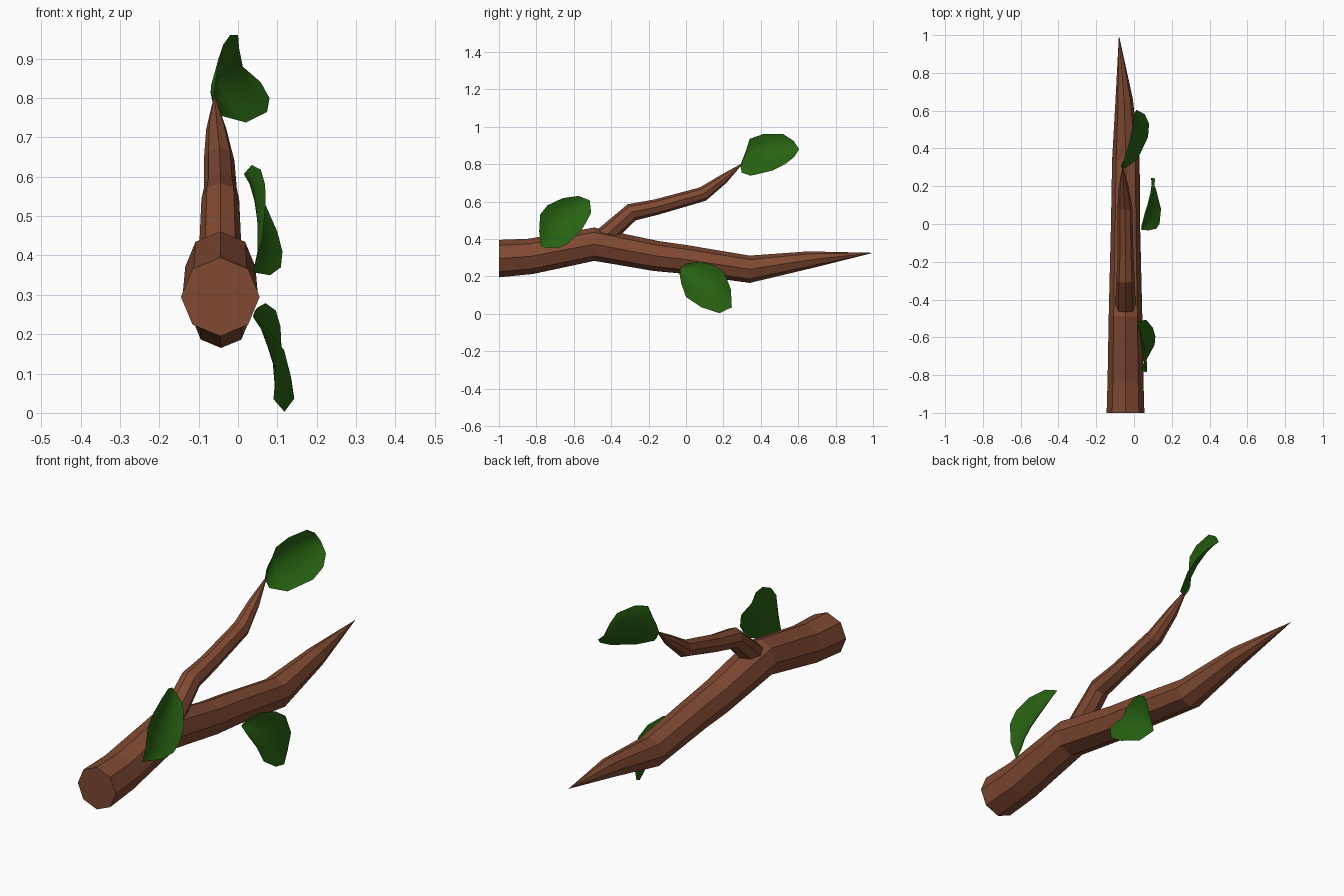
import bpy, bmesh, math
from mathutils import Vector

if "Cube" in bpy.data.objects:
    bpy.data.objects.remove(bpy.data.objects["Cube"])


def material(name, rgb):
    m = bpy.data.materials.new(name)
    m.diffuse_color = (*rgb, 1)
    m.use_nodes = True
    m.node_tree.nodes["Principled BSDF"].inputs["Base Color"].default_value = m.diffuse_color
    return m


BARK = material("bark brown", (0.215, 0.067, 0.032))
LEAF = material("leaf green", (0.021, 0.125, 0.006))


def finish(bm, name, mat, smooth):
    bmesh.ops.recalc_face_normals(bm, faces=bm.faces)
    for f in bm.faces:
        f.smooth = smooth
    me = bpy.data.meshes.new(name)
    bm.to_mesh(me)
    bm.free()
    me.materials.append(mat)
    ob = bpy.data.objects.new(name, me)
    bpy.context.collection.objects.link(ob)
    return ob


def limb(name, path, sides=8):
    """Tapered tube through (x, y, z, radius) stations, ending in a point."""
    bm = bmesh.new()
    pts = [Vector(p[:3]) for p in path]
    rings = []
    for i, p in enumerate(pts[:-1]):
        if i == 0:
            t = Vector((0, 1, 0)) if name == "main_branch" else pts[1] - pts[0]
        else:
            t = (pts[i + 1] - p).normalized() + (p - pts[i - 1]).normalized()
        t.normalize()
        side = t.cross(Vector((0, 0, 1))).normalized()
        up = side.cross(t)
        r = path[i][3]
        rings.append([bm.verts.new(p + r * (math.sin(a) * side + math.cos(a) * up))
                      for a in (2 * math.pi * k / sides for k in range(sides))])
    tip = bm.verts.new(pts[-1])
    bm.faces.new(rings[0])
    for a, b in zip(rings, rings[1:]):
        for k in range(sides):
            n = (k + 1) % sides
            bm.faces.new((a[k], a[n], b[n], b[k]))
    for k in range(sides):
        bm.faces.new((rings[-1][k], rings[-1][(k + 1) % sides], tip))
    return finish(bm, name, BARK, False)


def leaf(name, base, upper, lower, tip, cup=0.043, cross=6):
    """Thin cupped blade spanned between two edges, hollow side towards +x."""
    bm = bmesh.new()
    b, t = bm.verts.new(base), bm.verts.new(tip)
    rows, n = [], len(upper)
    for i, (u, l) in enumerate(zip(upper, lower)):
        depth = cup * math.sin(math.pi * (i + 1) / (n + 1))
        row = []
        for j in range(cross + 1):
            s = j / cross
            p = Vector(u).lerp(Vector(l), s)
            p.x -= depth * 4 * s * (1 - s)
            row.append(bm.verts.new(p))
        rows.append(row)
    for j in range(cross):
        bm.faces.new((b, rows[0][j], rows[0][j + 1]))
        for r, q in zip(rows, rows[1:]):
            bm.faces.new((r[j], q[j], q[j + 1], r[j + 1]))
        bm.faces.new((rows[-1][j], t, rows[-1][j + 1]))
    ob = finish(bm, name, LEAF, True)
    # blade faces its hollow side outwards
    if sum(f.normal.x * f.area for f in ob.data.polygons) < 0:
        ob.data.flip_normals()
    return ob


# Thick branch and the twig growing from it
limb("main_branch", [(-.045, -1, .295, .1), (-.045, -.83, .307, .095), (-.045, -.49, .372, .089),
                     (-.045, -.16, .309, .081), (-.045, 0, .29, .077), (-.043, .34, .238, .073),
                     (-.052, .66, .288, .046), (-.08, 1, .326, 0)])
limb("twig", [(-.045, -.46, .39, .055), (-.045, -.29, .543, .048), (-.045, -.16, .57, .042),
              (-.048, .09, .64, .039), (-.055, .20, .72, .026), (-.06, .31, .81, 0)])

# Leaves
leaf("twig_leaf", (-.062, .29, .795),
     [(-.053, .32, .87), (-.038, .34, .935), (-.02, .41, .96), (0, .52, .96), (.003, .575, .925)],
     [(-.043, .298, .755), (.02, .345, .738), (.074, .46, .765), (.08, .53, .80), (.058, .58, .84)],
     (.012, .605, .88))
leaf("rear_leaf", (.038, -.775, .357),
     [(.062, -.785, .44), (.07, -.78, .53), (.069, -.74, .58), (.058, -.66, .618), (.035, -.575, .63)],
     [(.082, -.69, .35), (.109, -.64, .37), (.113, -.595, .41), (.1, -.55, .46), (.065, -.507, .54)],
     (.015, -.515, .607))
leaf("hanging_leaf", (.038, -.03, .245),
     [(.05, 0, .268), (.07, .075, .279), (.096, .15, .26), (.108, .205, .22), (.112, .24, .13)],
     [(.075, -.034, .21), (.117, -.025, .16), (.135, 0, .09), (.143, .08, .036), (.118, .18, .003)],
     (.09, .245, .035))
